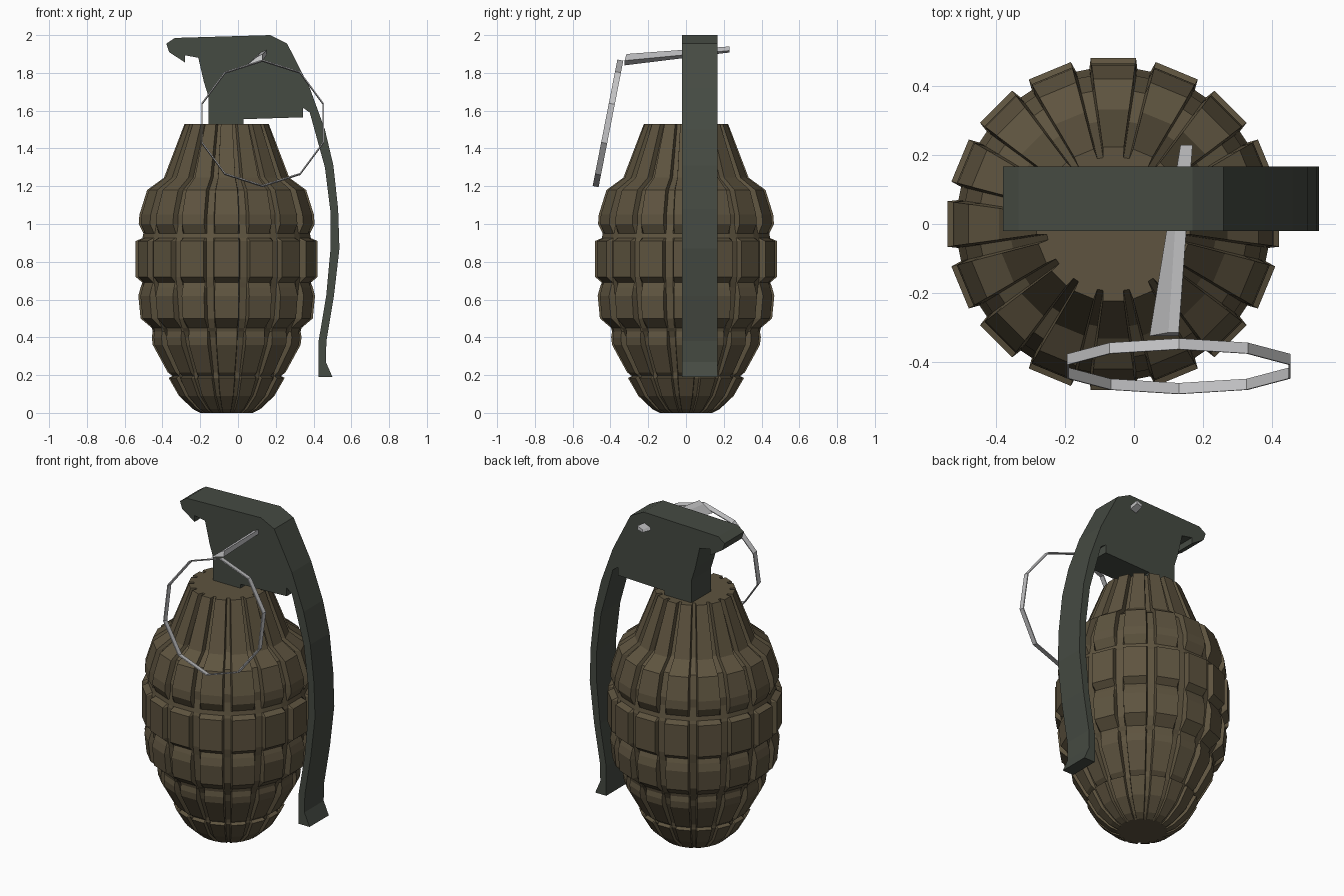
import bpy, bmesh, math
from mathutils import Vector, Matrix


def material(name, rgb):
    m = bpy.data.materials.new(name)
    m.diffuse_color = (*rgb, 1)
    return m


BROWN = material("olive brown iron", (0.112, 0.088, 0.050))
GREEN = material("dark green grey metal", (0.060, 0.069, 0.055))
STEEL = material("bright steel", (0.56, 0.56, 0.57))


def finish(bm, name, mat):
    bmesh.ops.recalc_face_normals(bm, faces=bm.faces[:])
    me = bpy.data.meshes.new(name)
    bm.to_mesh(me)
    bm.free()
    me.materials.append(mat)
    ob = bpy.data.objects.new(name, me)
    bpy.context.collection.objects.link(ob)
    return ob


def skin(bm, loops, cap=True):
    """Bridge equal-length closed loops of points with quads."""
    rings = [[bm.verts.new(p) for p in loop] for loop in loops]
    n = len(rings[0])
    for a, b in zip(rings, rings[1:]):
        for i in range(n):
            j = (i + 1) % n
            bm.faces.new((a[i], a[j], b[j], b[i]))
    if cap:
        bm.faces.new(rings[0][::-1])
        bm.faces.new(rings[-1])
    return rings


# Segmented body: height, knob radius, groove radius
PROFILE = [
    (0.00, 0.140, 0.130), (0.02, 0.180, 0.160), (0.09, 0.255, 0.235),
    (0.185, 0.310, 0.290), (0.195, 0.290, 0.290), (0.215, 0.315, 0.293),
    (0.36, 0.395, 0.360), (0.40, 0.400, 0.370), (0.43, 0.395, 0.385),
    (0.45, 0.400, 0.400), (0.50, 0.460, 0.425), (0.62, 0.472, 0.440),
    (0.665, 0.460, 0.445), (0.69, 0.450, 0.450), (0.72, 0.486, 0.455),
    (0.91, 0.486, 0.455), (0.925, 0.450, 0.450), (0.95, 0.445, 0.445),
    (1.00, 0.470, 0.435), (1.05, 0.466, 0.435), (1.18, 0.425, 0.390),
    (1.245, 0.335, 0.300), (1.53, 0.225, 0.195),
]
COLUMNS = 16
CX, CY = -0.06, 0.0


def body_ring(z, knob, groove):
    pts = []
    for c in range(COLUMNS):
        mid = math.pi / 2 + c * math.tau / COLUMNS
        for deg, r in ((-7.8, knob), (7.8, knob), (8.8, groove), (13.7, groove)):
            a = mid + math.radians(deg)
            pts.append((CX + r * math.cos(a), CY + r * math.sin(a), z))
    return pts


bm = bmesh.new()
skin(bm, [body_ring(*row) for row in PROFILE])
finish(bm, "segmented_body", BROWN)

# Fuse head and safety lever: one side outline extruded along y
OUTLINE = [
    (-0.38, 1.955), (-0.335, 1.985), (0.17, 2.0), (0.26, 1.955), (0.38, 1.72),
    (0.46, 1.50), (0.505, 1.31), (0.53, 1.08), (0.537, 0.87), (0.508, 0.62),
    (0.468, 0.38), (0.465, 0.27), (0.50, 0.19), (0.425, 0.19), (0.425, 0.37),
    (0.467, 0.62), (0.49, 0.87), (0.49, 1.06), (0.46, 1.30), (0.38, 1.59),
    (0.345, 1.615), (0.345, 1.565), (0.03, 1.555), (0.03, 1.525),
    (-0.155, 1.525), (-0.155, 1.67), (-0.18, 1.75), (-0.21, 1.88),
    (-0.28, 1.893), (-0.28, 1.855), (-0.365, 1.91),
]
bm = bmesh.new()
skin(bm, [[(x, y, z) for x, z in OUTLINE] for y in (-0.02, 0.167)])
finish(bm, "fuse_head_and_lever", GREEN)

# Tapered flat pin through the head
bm = bmesh.new()
skin(bm, [
    [(0.135, 0.23, 1.908), (0.17, 0.23, 1.918), (0.17, 0.23, 1.94), (0.135, 0.23, 1.925)],
    [(0.045, -0.325, 1.84), (0.13, -0.325, 1.865), (0.13, -0.315, 1.90), (0.10, -0.315, 1.885)],
])
finish(bm, "safety_pin", STEEL)

# Ten-sided pull ring: thin flat band, tilted forward at the bottom
bm = bmesh.new()
tilt = Matrix.Rotation(-math.atan2(0.13, 0.665), 4, 'X')
place = Matrix.Translation((0.13, -0.413, 1.533)) @ tilt
band = []
for r, y in ((0.341, -0.016), (0.341, 0.016), (0.335, 0.016), (0.335, -0.016), (0.341, -0.016)):
    band.append([place @ Vector((r * math.sin(k * math.tau / 10), y, r * math.cos(k * math.tau / 10)))
                 for k in range(10)])
skin(bm, band, cap=False)
bmesh.ops.remove_doubles(bm, verts=bm.verts[:], dist=1e-5)
finish(bm, "pull_ring", STEEL)
